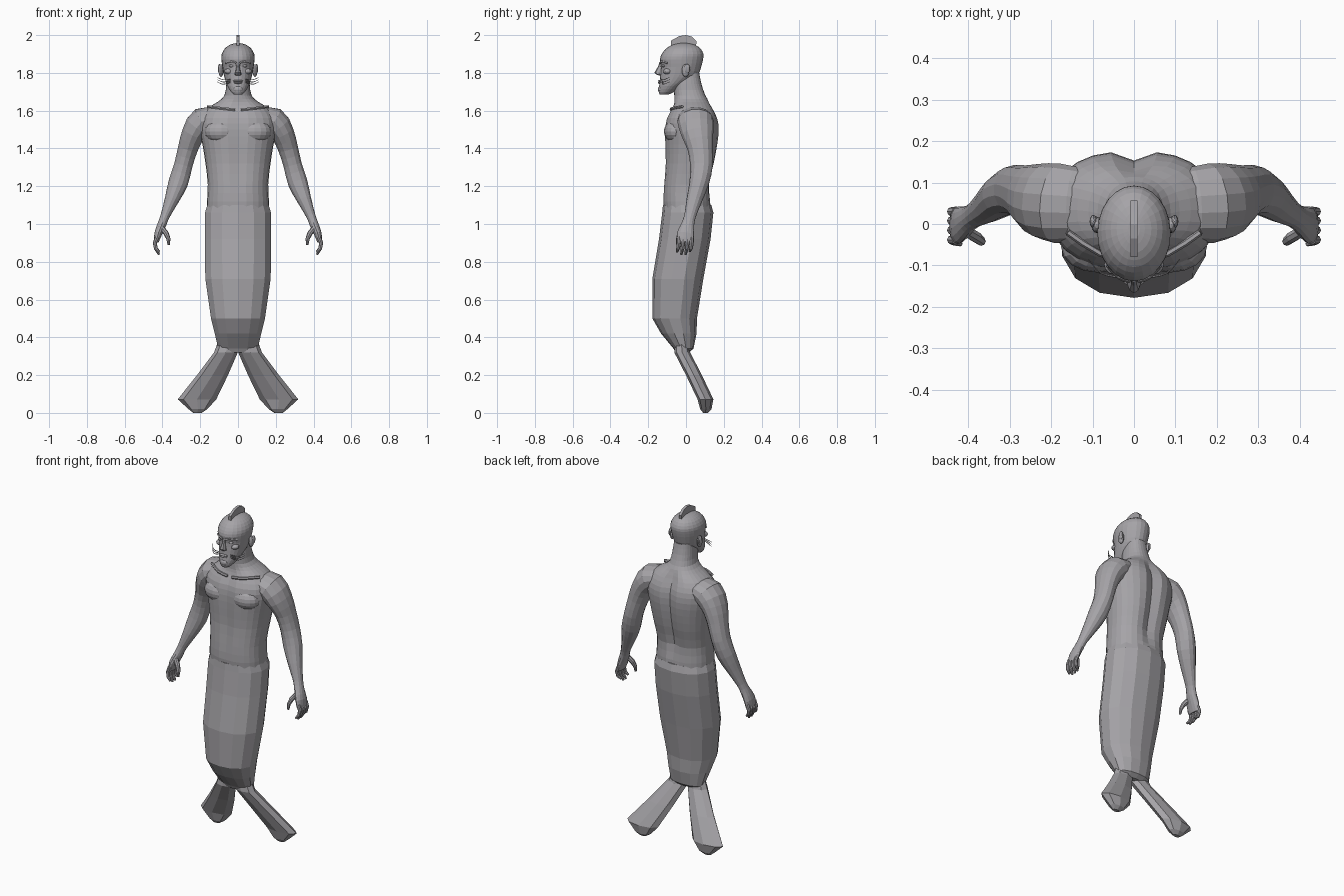
import bpy, bmesh, math
from mathutils import Vector

grey = bpy.data.materials.new("stone_grey")
grey.diffuse_color = (0.38, 0.37, 0.39, 1)


def finish(name, bm, mirror=False):
    bmesh.ops.recalc_face_normals(bm, faces=bm.faces)
    me = bpy.data.meshes.new(name)
    bm.to_mesh(me)
    bm.free()
    me.materials.append(grey)
    ob = bpy.data.objects.new(name, me)
    bpy.context.collection.objects.link(ob)
    if mirror:
        ob.modifiers.new("mirror", 'MIRROR').use_mirror_merge = False
    return ob


def smooth_sections(secs, sub):
    """Catmull-Rom interpolation between sections."""
    out = []
    for i in range(len(secs) - 1):
        p = [secs[max(0, min(len(secs) - 1, i + k))] for k in (-1, 0, 1, 2)]
        for s in range(sub):
            t = s / sub
            out.append(tuple(0.5 * (2 * b + (c - a) * t + (2 * a - 5 * b + 4 * c - d) * t * t
                             + (3 * b - a - 3 * c + d) * t ** 3) for a, b, c, d in zip(*p)))
    return out + [secs[-1]]


def loft(name, secs, n, sub=1, power=2.0, follow=False, mirror=False, deform=None):
    """Skin rings given as (x, y, z, half_width, half_depth)."""
    secs = smooth_sections(secs, sub)
    bm = bmesh.new()
    rings = []
    for i, s in enumerate(secs):
        c = Vector(s[:3])
        u, v = Vector((1, 0, 0)), Vector((0, 1, 0))
        if follow:
            t = (Vector(secs[min(i + 1, len(secs) - 1)][:3]) - Vector(secs[max(i - 1, 0)][:3])).normalized()
            if abs(t.y) > 0.9:
                v = Vector((0, 0, 1))
            v = (v - t * v.dot(t)).normalized()
            u = v.cross(t)
        ring = []
        for k in range(n):
            a = 2 * math.pi * k / n - math.pi / 2
            ca, sa = math.cos(a), math.sin(a)
            p = c + u * s[3] * math.copysign(abs(ca) ** (2 / power), ca) \
                  + v * s[4] * math.copysign(abs(sa) ** (2 / power), sa)
            ring.append(bm.verts.new(deform(p, sa) if deform else p))
        rings.append(ring)
    for a, b in zip(rings, rings[1:]):
        for k in range(n):
            bm.faces.new((a[k], a[(k + 1) % n], b[(k + 1) % n], b[k]))
    bm.faces.new(rings[0])
    bm.faces.new(rings[-1])
    return finish(name, bm, mirror)


def upright(rows):
    """Rows (z, half_width, y_front, y_back) to loft sections."""
    return [(0, (f + b) / 2, z, w, (b - f) / 2) for z, w, f, b in rows]


def blob(name, loc, scale, mirror=False, seg=12):
    bm = bmesh.new()
    bmesh.ops.create_uvsphere(bm, u_segments=seg, v_segments=seg // 2 + 2, radius=1)
    for v in bm.verts:
        v.co = Vector([a * b + c for a, b, c in zip(v.co, scale, loc)])
    return finish(name, bm, mirror)


# torso with spine and breastbone grooves
def grooves(p, sa):
    w = max(0, 1 - abs(p.x) / 0.06)
    h = max(0, min(1, (p.z - 1.08) / 0.15, (1.66 - p.z) / 0.06))
    p.y -= 0.025 * w * h if sa > 0 else -0.01 * w * h
    return p


loft("torso", upright([
    (1.04, .165, -.112, .130), (1.12, .164, -.122, .132), (1.21, .160, -.120, .130),
    (1.32, .172, -.112, .155), (1.42, .188, -.114, .172), (1.50, .204, -.114, .178),
    (1.56, .200, -.104, .170), (1.61, .165, -.078, .148), (1.645, .110, -.064, .125),
    (1.68, .072, -.062, .103), (1.74, .062, -.066, .082), (1.80, .056, -.06, .07)]),
    28, sub=2, power=2.3, deform=grooves)
blob("chest_muscle", (.088, -.055, 1.49), (.088, .062, .062), True, 16)
loft("collarbone", [(.015, -.078, 1.605, .008, .008), (.08, -.072, 1.612, .008, .008),
                    (.16, -.02, 1.622, .008, .008)], 6, sub=2, follow=True, mirror=True)

# arms
loft("arm", [(.11, .045, 1.57, .045, .085), (.185, .05, 1.545, .076, .096), (.235, .06, 1.48, .064, .086),
             (.265, .075, 1.40, .054, .067), (.290, .082, 1.31, .050, .060), (.316, .070, 1.22, .053, .052),
             (.350, .045, 1.13, .039, .042), (.385, .022, 1.045, .025, .031), (.402, .010, 1.00, .024, .034),
             (.422, -.002, .95, .021, .045), (.433, -.005, .905, .013, .042)],
     14, sub=2, follow=True, mirror=True)
for i, (y, tip) in enumerate([(-.038, .852), (-.015, .838), (.008, .838), (.030, .855)]):
    loft(f"finger_{i + 1}", [(.428, y, .93, .012, .012), (.440, y, .90, .011, .011),
                             (.435, y - .004, .87, .010, .010), (.418, y - .010, tip, .006, .006)],
         8, follow=True, mirror=True)
loft("thumb", [(.408, -.015, .985, .014, .014), (.380, -.032, .95, .014, .014),
               (.368, -.042, .92, .011, .011), (.367, -.046, .89, .006, .006)], 8, follow=True, mirror=True)

# fish tail and its two flukes
loft("tail", upright([
    (1.10, .166, -.122, .134), (1.06, .179, -.126, .145), (.92, .180, -.143, .130), (.71, .177, -.178, .092),
    (.50, .146, -.178, .058), (.42, .126, -.132, .056), (.34, .107, -.066, .040), (.32, .090, -.055, .015)]),
    14, power=2.2)
loft("fluke", [(.050, -.025, .37, .058, .035), (.064, -.020, .32, .063, .042), (.135, .042, .20, .082, .042),
               (.217, .103, .072, .102, .042), (.212, .105, .02, .05, .03), (.215, .103, 0, .022, .012)],
     8, mirror=True)

# head
loft("head", upright([
    (1.685, .022, -.138, -.095), (1.70, .038, -.145, -.06), (1.73, .056, -.142, -.02), (1.76, .067, -.138, .03),
    (1.79, .075, -.136, .065), (1.83, .082, -.132, .080), (1.87, .088, -.138, .090), (1.90, .086, -.128, .092),
    (1.93, .069, -.104, .076), (1.949, .042, -.070, .046), (1.957, .014, -.035, .012)]), 24, sub=2)
loft("nose", upright([(1.785, .010, -.140, -.12), (1.792, .019, -.158, -.12), (1.802, .015, -.167, -.12),
                      (1.83, .009, -.150, -.12), (1.855, .010, -.140, -.12)]), 8)
blob("upper_lip", (0, -.138, 1.758), (.026, .011, .005))
blob("lower_lip", (0, -.138, 1.748), (.022, .011, .006))
blob("chin", (0, -.135, 1.713), (.026, .014, .018))
blob("eye", (.034, -.117, 1.837), (.015, .011, .008), True)
loft("brow", [(.010, -.136, 1.852, .007, .007), (.035, -.127, 1.859, .007, .007),
              (.064, -.098, 1.852, .006, .006)], 6, sub=2, follow=True, mirror=True)
blob("cheek", (.048, -.098, 1.808), (.024, .024, .016), True)
blob("ear", (.090, -.002, 1.812), (.013, .020, .034), True)
blob("ear_lobe_rim", (.098, .006, 1.822), (.009, .016, .025), True)

# whiskers
for i, dz in enumerate((-.010, .002, .014)):
    loft(f"whisker_{i + 1}", [(.040, -.128, 1.756 + dz * .6, .0025, .0025), (.080, -.118, 1.750 + dz, .002, .002),
                              (.110, -.085, 1.763 + dz, .001, .001)], 5, sub=3, follow=True, mirror=True)

# crest plate on top of the head
bm = bmesh.new()
profile = [(-.078, 1.93), (-.080, 1.970), (-.035, 1.995), (0, 2.0), (.030, 1.992), (.057, 1.966), (.050, 1.93)]
face = bm.faces.new([bm.verts.new((-.008, y, z)) for y, z in profile])
ext = bmesh.ops.extrude_face_region(bm, geom=[face])
bmesh.ops.translate(bm, vec=(.016, 0, 0), verts=[v for v in ext["geom"] if isinstance(v, bmesh.types.BMVert)])
finish("head_crest", bm)
